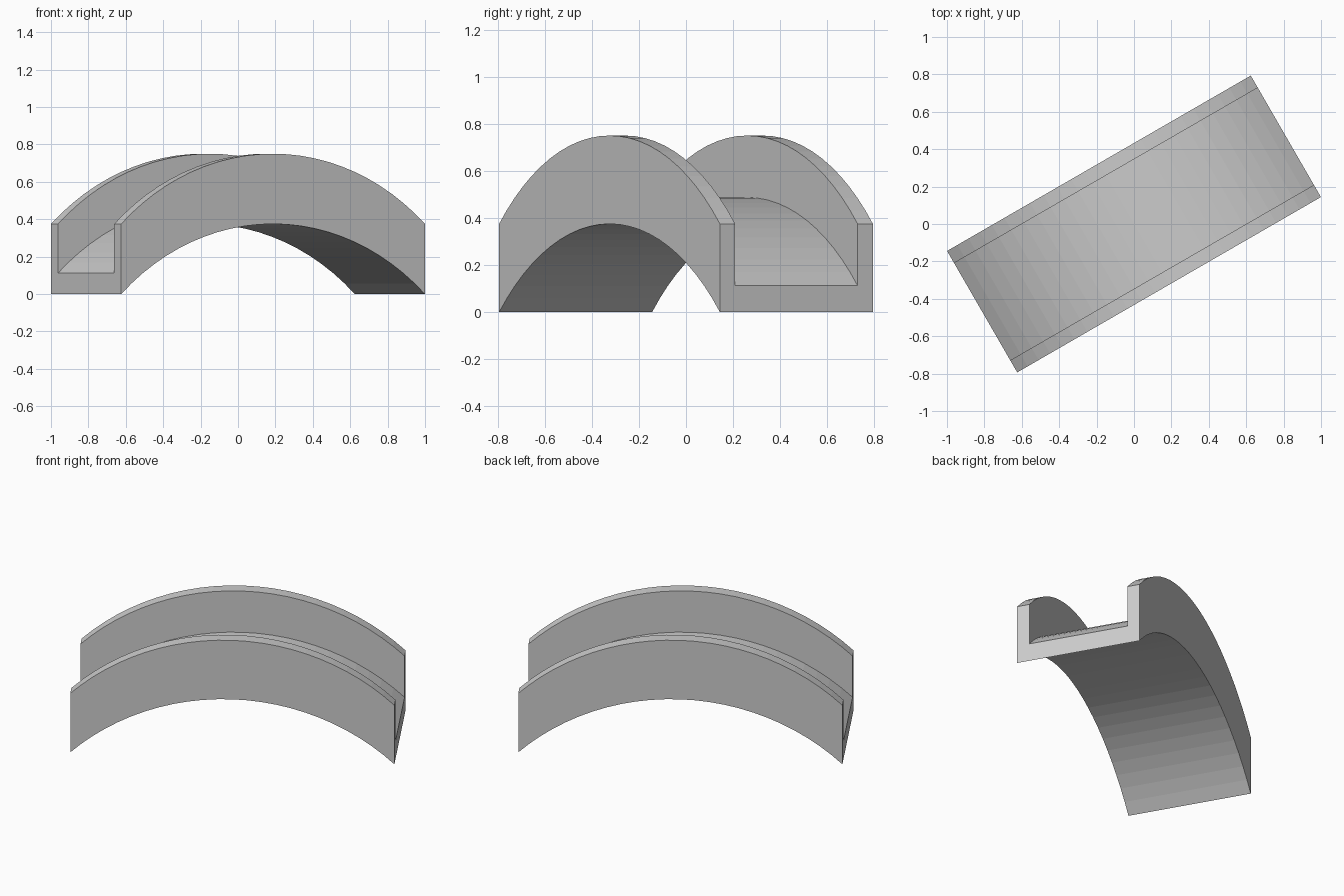
import bpy, bmesh, math
from mathutils import Matrix

if "Cube" in bpy.data.objects:
    bpy.data.objects.remove(bpy.data.objects["Cube"])

LENGTH, WIDTH, RISE, HEIGHT = 1.875, 0.75, 0.375, 0.375
WALL, DECK, SEGMENTS = 0.075, 0.1125, 24

# Circular arc of the bridge, evenly divided by angle
radius = ((LENGTH / 2) ** 2 + RISE ** 2) / (2 * RISE)
half_angle = math.asin(LENGTH / 2 / radius)

# U-shaped cross-section: deck with a parapet on each side
h, i = WIDTH / 2, WIDTH / 2 - WALL
section = [(-h, 0), (h, 0), (h, HEIGHT), (i, HEIGHT),
           (i, DECK), (-i, DECK), (-i, HEIGHT), (-h, HEIGHT)]

# Sweep the section along the arc, keeping it upright
bm = bmesh.new()
rings = []
for s in range(SEGMENTS + 1):
    a = half_angle * (2 * s / SEGMENTS - 1)
    x = radius * math.sin(a)
    z = radius * math.cos(a) - radius + RISE
    rings.append([bm.verts.new((x, y, z + dz)) for y, dz in section])

n = len(section)
for r0, r1 in zip(rings, rings[1:]):
    for k in range(n):
        bm.faces.new((r0[k], r0[(k + 1) % n], r1[(k + 1) % n], r1[k]))

# Flat ends, split into deck and two parapet faces
for r in (rings[0], rings[-1]):
    for ids in ((0, 1, 4, 5), (1, 2, 3, 4), (0, 5, 6, 7)):
        bm.faces.new([r[k] for k in ids])

bmesh.ops.recalc_face_normals(bm, faces=bm.faces)

# The bridge stands diagonally on the ground
bm.transform(Matrix.Rotation(math.radians(30), 4, 'Z'))
mesh = bpy.data.meshes.new("arched_bridge")
bm.to_mesh(mesh)
bm.free()
bridge = bpy.data.objects.new("arched_bridge", mesh)
bpy.context.collection.objects.link(bridge)
